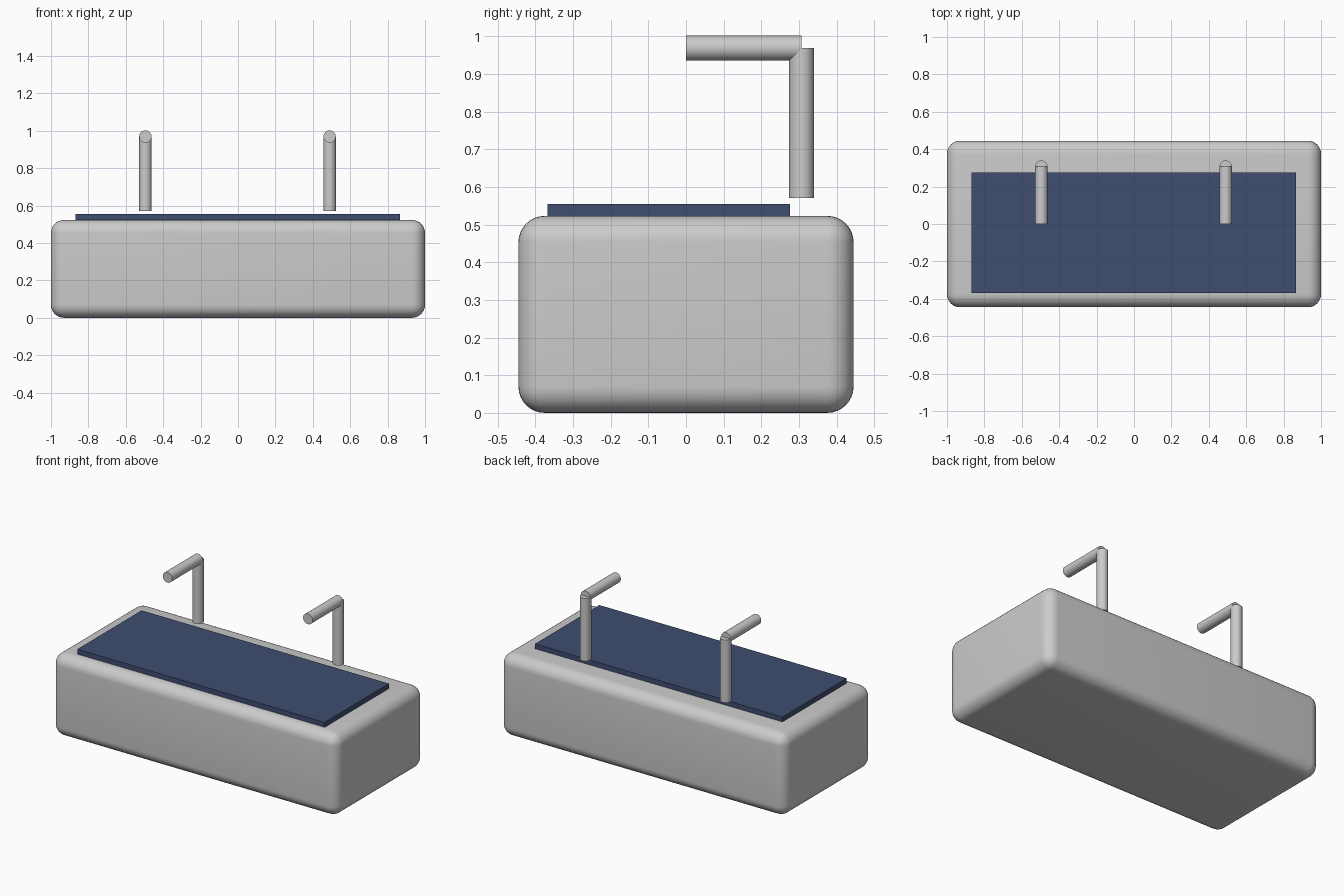
import bpy
from math import pi, radians

if "Cube" in bpy.data.objects:
    bpy.data.objects.remove(bpy.data.objects["Cube"])


def smooth(obj):
    bpy.ops.object.select_all(action='DESELECT')
    obj.select_set(True)
    bpy.context.view_layer.objects.active = obj
    bpy.ops.object.shade_smooth_by_angle(angle=radians(35))


def box(name, lo, hi):
    center = [(a + b) / 2 for a, b in zip(lo, hi)]
    bpy.ops.mesh.primitive_cube_add(size=1, location=center)
    obj = bpy.context.object
    obj.name = name
    obj.scale = [b - a for a, b in zip(lo, hi)]
    bpy.ops.object.transform_apply(location=False, rotation=False, scale=True)
    return obj


def pipe(name, center, length, rotation=(0, 0, 0)):
    bpy.ops.mesh.primitive_cylinder_add(vertices=32, radius=0.033, depth=length,
                                        location=center, rotation=rotation)
    obj = bpy.context.object
    obj.name = name
    smooth(obj)


# Rounded trough body
body = box("trough_body", (-1, -0.445, 0), (1, 0.445, 0.523))
bevel = body.modifiers.new("rounded_edges", 'BEVEL')
bevel.width = 0.07
bevel.segments = 8
bpy.ops.object.modifier_apply(modifier=bevel.name)
smooth(body)

# Dark panel lying on the top
panel = box("basin_panel", (-0.87, -0.368, 0.523), (0.866, 0.276, 0.554))
navy = bpy.data.materials.new("dark_blue")
navy.diffuse_color = (0.05, 0.075, 0.16, 1)
navy.use_nodes = True
navy.node_tree.nodes["Principled BSDF"].inputs["Base Color"].default_value = navy.diffuse_color
panel.data.materials.append(navy)

# Two taps, each an upright pipe with a forward spout
for side, x in (("left", -0.495), ("right", 0.49)):
    pipe(f"{side}_tap_upright", (x, 0.307, 0.77), 0.398)
    pipe(f"{side}_tap_spout", (x, 0.1535, 0.969), 0.307, (pi / 2, 0, 0))
